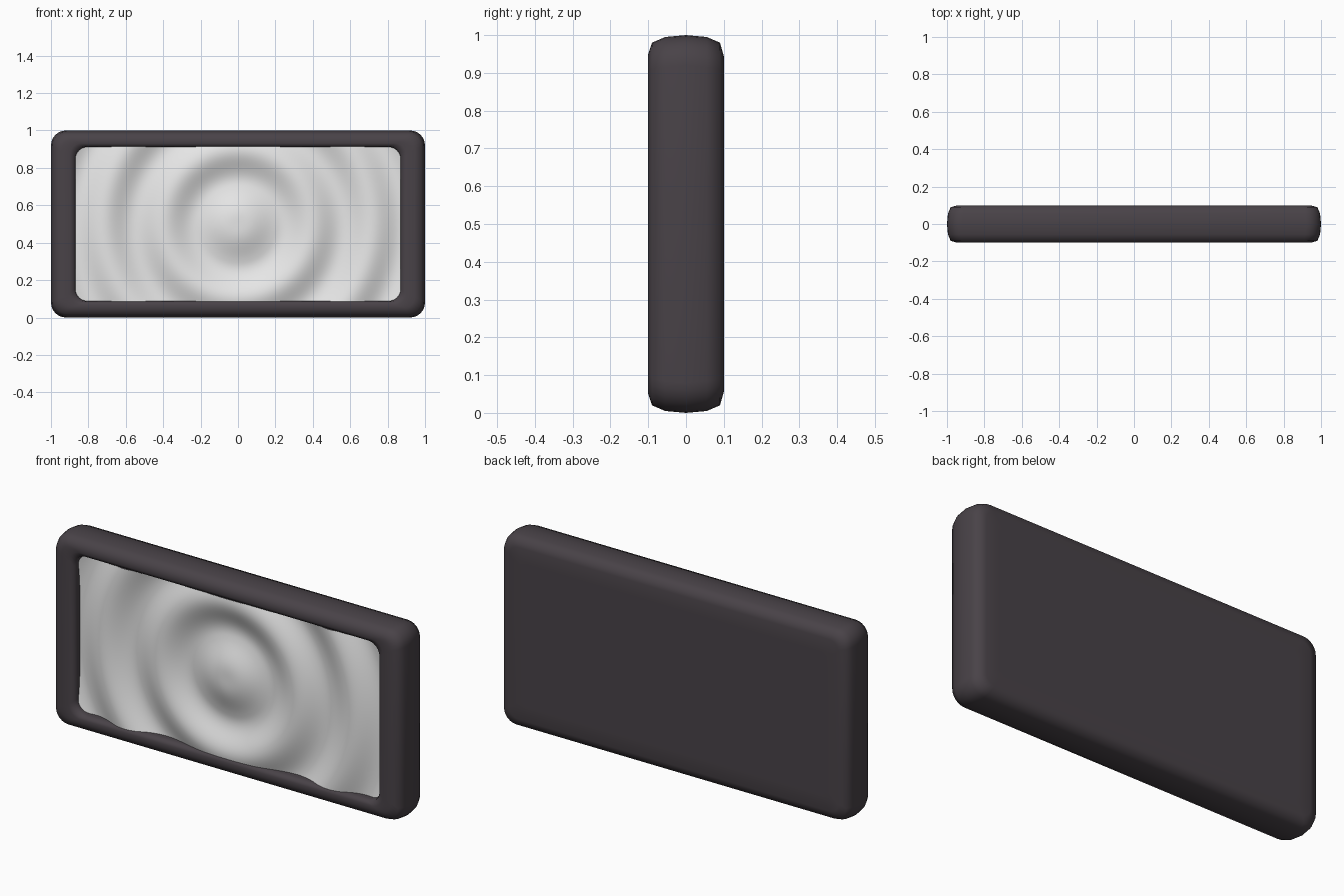
import bpy, bmesh, math

if "Cube" in bpy.data.objects:
    bpy.data.objects.remove(bpy.data.objects["Cube"])


def material(name, rgb):
    m = bpy.data.materials.new(name)
    m.diffuse_color = (*rgb, 1)
    m.use_nodes = True
    m.node_tree.nodes["Principled BSDF"].inputs["Base Color"].default_value = m.diffuse_color
    return m


def add_object(name, bm, mat, angle):
    me = bpy.data.meshes.new(name)
    bm.to_mesh(me)
    bm.free()
    me.materials.append(mat)
    ob = bpy.data.objects.new(name, me)
    bpy.context.collection.objects.link(ob)
    bpy.ops.object.select_all(action='DESELECT')
    ob.select_set(True)
    bpy.context.view_layer.objects.active = ob
    bpy.ops.object.shade_smooth_by_angle(angle=math.radians(angle))
    return ob


def rounded_loop(bm, hx, hz, r, y, seg=6):
    """Rounded rectangle in the xz plane, centred at z = 0.5."""
    verts = []
    for k, (sx, sz) in enumerate([(1, 1), (-1, 1), (-1, -1), (1, -1)]):
        for i in range(seg + 1):
            a = math.pi / 2 * (k + i / seg)
            verts.append(bm.verts.new((sx * (hx - r) + r * math.cos(a), y,
                                       0.5 + sz * (hz - r) + r * math.sin(a))))
    return verts


dark = material("dark_grey", (0.066, 0.055, 0.064))
pale = material("pale_grey", (0.8, 0.8, 0.8))

# frame: nested rounded rectangles (inset x, inset z, corner radius, y), back to recess floor
profile = [
    (0.130, 0.130, 0.03, 0.100), (0.058, 0.055, 0.05, 0.100),
    (0.020, 0.020, 0.07, 0.090), (0.005, 0.005, 0.08, 0.055),
    (0.000, 0.000, 0.08, 0.000), (0.005, 0.005, 0.08, -0.055),
    (0.020, 0.020, 0.07, -0.090), (0.055, 0.050, 0.06, -0.100),
    (0.100, 0.069, 0.06, -0.100), (0.124, 0.084, 0.065, -0.093),
    (0.130, 0.088, 0.065, -0.070), (0.130, 0.088, 0.065, -0.030),
]
bm = bmesh.new()
loops = [rounded_loop(bm, 1 - ix, 0.5 - iz, r, y) for ix, iz, r, y in profile]
for a, b in zip(loops, loops[1:]):
    n = len(a)
    for i in range(n):
        j = (i + 1) % n
        bm.faces.new((a[i], a[j], b[j], b[i]))
bm.faces.new(loops[0])
bm.faces.new(loops[-1])
bmesh.ops.recalc_face_normals(bm, faces=bm.faces)
add_object("frame", bm, dark, 60)

# rippled panel: grid displaced by rings around the middle, edges tucked into the frame
NX, NZ, HX, HZ = 150, 76, 0.873, 0.415
bm = bmesh.new()
grid = []
for k in range(NZ + 1):
    row = []
    for i in range(NX + 1):
        x, z = HX * (2 * i / NX - 1), HZ * (2 * k / NZ - 1)
        d = math.hypot(x, z)
        # smooth the phase at the centre so the middle bump is broad
        phase = math.sqrt(d * d + 0.0036) - 0.06 - 0.02 * min(1, d / 0.2) ** 2
        y = -0.073 - 0.023 * math.cos(2 * math.pi * phase / 0.32)
        row.append(bm.verts.new((x, y, 0.5 + z)))
    grid.append(row)
for k in range(NZ):
    for i in range(NX):
        bm.faces.new((grid[k][i], grid[k][i + 1], grid[k + 1][i + 1], grid[k + 1][i]))
add_object("rippled_panel", bm, pale, 60)
